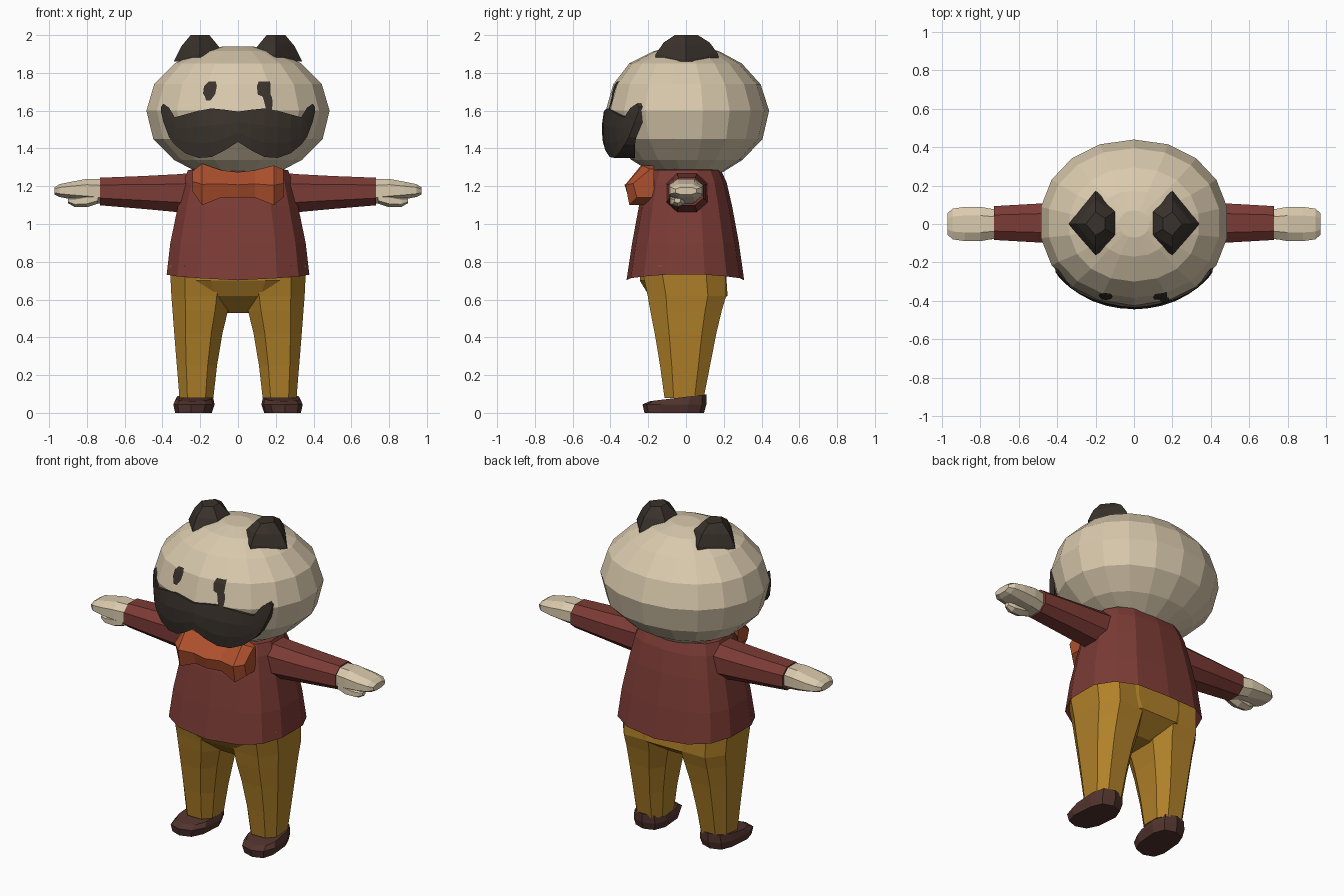
import bpy, bmesh, math
from mathutils import Vector
from mathutils.bvhtree import BVHTree


def colour(name, r, g, b):
    m = bpy.data.materials.new(name)
    m.diffuse_color = (r, g, b, 1)
    return m


CREAM = colour("cream", 0.70, 0.59, 0.42)
DARK = colour("charcoal", 0.042, 0.032, 0.025)
RED = colour("dark_red", 0.20, 0.044, 0.036)
MUSTARD = colour("mustard", 0.44, 0.22, 0.022)
ORANGE = colour("orange", 0.42, 0.08, 0.026)
BROWN = colour("brown", 0.084, 0.034, 0.027)


def loft(name, rings, mat, sx=1, caps=True):
    """Skin a list of equal-length rings; sx=-1 mirrors across x."""
    bm = bmesh.new()
    vs = [[bm.verts.new((p[0] * sx, p[1], p[2])) for p in r] for r in rings]
    n = len(rings[0])
    for a, b in zip(vs, vs[1:]):
        for i in range(n):
            j = (i + 1) % n
            bm.faces.new((a[i], a[j], b[j], b[i]))
    if caps:
        bm.faces.new(vs[0])
        bm.faces.new(vs[-1])
    bmesh.ops.recalc_face_normals(bm, faces=bm.faces)
    me = bpy.data.meshes.new(name)
    bm.to_mesh(me)
    bm.free()
    me.materials.append(mat)
    ob = bpy.data.objects.new(name, me)
    bpy.context.collection.objects.link(ob)
    return ob


def section(n, e=2.0, turn=0.5):
    """Unit superellipse with n corners."""
    out = []
    for i in range(n):
        a = 2 * math.pi * (i + turn) / n
        c, s = math.cos(a), math.sin(a)
        out.append((math.copysign(abs(c) ** (2 / e), c), math.copysign(abs(s) ** (2 / e), s)))
    return out


def flat_ring(z, x0, x1, y0, y1, n=8, e=2.6, wave=0.0):
    """Horizontal ring filling a box x0..x1, y0..y1."""
    cx, cy, rx, ry = (x0 + x1) / 2, (y0 + y1) / 2, (x1 - x0) / 2, (y1 - y0) / 2
    return [(cx + rx * u, cy + ry * v, z + wave * (abs(u) - abs(v)))
            for u, v in section(n, e)]


# Head
head = loft("head", [flat_ring(z, -x, x, y0, y1, 18, 2.1) for z, x, y0, y1 in (
    (1.265, 0.20, -0.17, 0.18), (1.34, 0.345, -0.29, 0.30), (1.45, 0.455, -0.39, 0.405),
    (1.60, 0.492, -0.425, 0.44), (1.74, 0.45, -0.385, 0.395), (1.85, 0.34, -0.30, 0.295),
    (1.915, 0.20, -0.17, 0.175), (1.94, 0.08, -0.07, 0.07))], CREAM)
bm = bmesh.new()
bm.from_mesh(head.data)
skin = BVHTree.FromBMesh(bm)
bm.free()


def face_plate(name, rows, mat, cols=5, off=0.007):
    """Thin plate laid on the front of the head; rows are (z, x0, x1)."""
    verts, faces = [], []
    for z, x0, x1 in rows:
        for i in range(cols):
            x = x0 + (x1 - x0) * i / (cols - 1)
            hit = skin.ray_cast(Vector((x, -2, z)), Vector((0, 1, 0)))[0]
            verts.append((x, hit.y - off, z))
    for r in range(len(rows) - 1):
        for i in range(cols - 1):
            a = r * cols + i
            faces.append((a, a + 1, a + cols + 1, a + cols))
    me = bpy.data.meshes.new(name)
    me.from_pydata(verts, [], faces)
    me.materials.append(mat)
    ob = bpy.data.objects.new(name, me)
    bpy.context.collection.objects.link(ob)


# Eyes: the left one is a blob, the right one trails down
face_plate("eye_left", [(1.655, -0.17, -0.145), (1.675, -0.175, -0.13), (1.69, -0.185, -0.12),
                        (1.73, -0.18, -0.112), (1.755, -0.155, -0.118)], DARK)
face_plate("eye_right", [(1.60, 0.15, 0.18), (1.65, 0.138, 0.183), (1.675, 0.13, 0.178),
                         (1.685, 0.105, 0.172), (1.73, 0.10, 0.172), (1.755, 0.11, 0.17)], DARK)

# Moustache: stations across x with lower and upper edge
half = [(0.0, 1.435, 1.595), (0.07, 1.39, 1.605), (0.14, 1.355, 1.612), (0.21, 1.35, 1.60),
        (0.28, 1.375, 1.58), (0.335, 1.42, 1.565), (0.365, 1.46, 1.615),
        (0.395, 1.54, 1.637), (0.408, 1.595, 1.62)]
rings = []
for x, lo, hi in [(-x, a, b) for x, a, b in reversed(half[1:])] + half:
    ring = []
    for t in (0, 0.3, 0.65, 1):
        z = lo + (hi - lo) * t
        y = -0.445 * math.sqrt(1 - (x / 0.5) ** 2) * math.sqrt(1 - ((z - 1.5) / 0.45) ** 2)
        ring.append((x, y, z))
    back = max(-0.27, ring[1][1] + 0.04)
    rings.append(ring + [(x, back, hi), (x, back, lo)])
loft("moustache", rings, DARK)

# Shirt with an open hem
loft("shirt", [flat_ring(z, -x, x, y0, y1, 14, 2.7, w) for z, x, y0, y1, w in (
    (0.80, 0.34, -0.27, 0.26, 0), (0.72, 0.385, -0.315, 0.308, 0.018),
    (0.90, 0.365, -0.285, 0.28, 0), (1.09, 0.325, -0.25, 0.245, 0),
    (1.22, 0.295, -0.22, 0.215, 0), (1.285, 0.27, -0.19, 0.185, 0),
    (1.30, 0.18, -0.14, 0.14, 0))], RED)

# Bow tie: stations across x as (x, low z, high z, front y at the bottom)
tie = []
for x, lo, hi, y in ((-0.24, 1.17, 1.28, -0.28), (-0.19, 1.10, 1.32, -0.32),
                     (-0.09, 1.14, 1.285, -0.31), (0.0, 1.14, 1.275, -0.325),
                     (0.09, 1.14, 1.285, -0.31), (0.19, 1.10, 1.31, -0.32),
                     (0.24, 1.14, 1.29, -0.28)):
    mid = (lo + hi) / 2
    tie.append([(x, y + 0.02, lo), (x, y, mid), (x, y + 0.09, hi),
                (x, -0.17, hi), (x, -0.17, mid), (x, y + 0.11, lo)])
loft("bow_tie", tie, ORANGE)

# Trouser seat
loft("trouser_seat", [flat_ring(z, -x, x, y0, y1, 12, 3) for z, x, y0, y1 in (
    (0.53, 0.09, -0.09, 0.09), (0.62, 0.30, -0.20, 0.225),
    (0.70, 0.355, -0.25, 0.22), (0.80, 0.345, -0.25, 0.22))], MUSTARD)

for side, sx in (("right", 1), ("left", -1)):
    # Ears
    base = [(0.065, 0.085), (0.125, 0.12), (0.20, 0.175), (0.27, 0.09),
            (0.34, 0.0), (0.27, -0.085), (0.20, -0.165), (0.125, -0.12), (0.065, -0.075)]
    ear = []
    for k, z0, drop in ((1.0, 1.86, 0.0), (0.97, 1.90, 0.03), (0.72, 1.96, 0.02), (0.36, 2.0, 0.0)):
        ear.append([(0.2 + (x - 0.2) * k, y * k,
                     z0 - drop * abs(x - 0.2) / 0.14) for x, y in base])
    loft("ear_" + side, ear, DARK, sx)

    # Sleeves
    sleeve = [[(x, 0.005 + ry * u, zc + rz * v) for u, v in section(8, 2.4)]
              for x, zc, ry, rz in ((0.18, 1.165, 0.12, 0.12), (0.31, 1.163, 0.115, 0.108),
                                    (0.50, 1.167, 0.108, 0.093), (0.73, 1.172, 0.094, 0.078))]
    loft("sleeve_" + side, sleeve, RED, sx)

    # Hands and thumbs
    hand = [[(x, ry * u, zc + rz * v) for u, v in section(8, 2.5)]
            for x, zc, ry, rz in ((0.72, 1.172, 0.08, 0.07), (0.80, 1.178, 0.095, 0.065),
                                  (0.88, 1.177, 0.095, 0.05), (0.945, 1.177, 0.085, 0.036),
                                  (0.972, 1.175, 0.06, 0.02))]
    loft("hand_" + side, hand, CREAM, sx)
    thumb = [[(x, -0.045 + r * u, zc + 0.8 * r * v) for u, v in section(6)]
             for x, zc, r in ((0.74, 1.14, 0.04), (0.80, 1.125, 0.045),
                              (0.865, 1.118, 0.035), (0.90, 1.125, 0.018))]
    loft("thumb_" + side, thumb, CREAM, sx)

    # Trouser legs
    loft("trouser_leg_" + side, [flat_ring(*r, n=8, e=2.8) for r in (
        (0.08, 0.125, 0.315, -0.12, 0.10), (0.25, 0.105, 0.33, -0.145, 0.135),
        (0.42, 0.075, 0.345, -0.175, 0.17), (0.54, 0.045, 0.355, -0.20, 0.20),
        (0.62, 0.03, 0.362, -0.215, 0.225), (0.78, 0.02, 0.37, -0.25, 0.22))], MUSTARD, sx)

    # Shoes, toes turned slightly outward
    shoe = []
    for z, x0, x1, y0, y1, rise in ((0.0, 0.135, 0.325, -0.22, 0.095, 0),
                                    (0.045, 0.12, 0.335, -0.23, 0.108, 0),
                                    (0.085, 0.13, 0.325, -0.19, 0.108, 0.12)):
        shoe.append([(x - 0.10 * min(y + 0.02, 0), y, zz + rise * y)
                     for x, y, zz in flat_ring(z, x0, x1, y0, y1, 10, 2.8)])
    loft("shoe_" + side, shoe, BROWN, sx)
